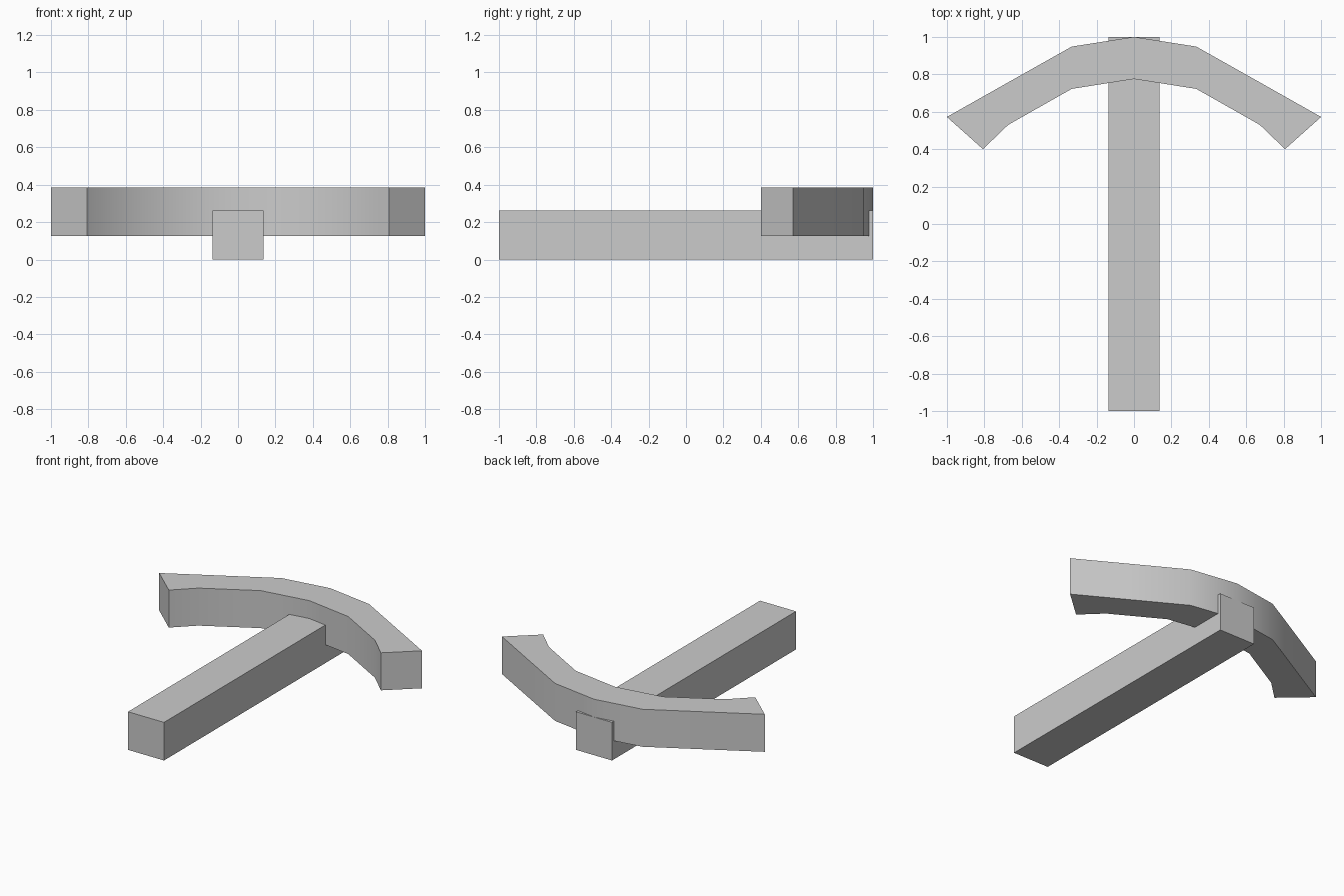
import bpy, bmesh
from math import radians

if "Cube" in bpy.data.objects:
    bpy.data.objects.remove(bpy.data.objects["Cube"])


def make_object(name, bm):
    bmesh.ops.recalc_face_normals(bm, faces=bm.faces)
    mesh = bpy.data.meshes.new(name)
    bm.to_mesh(mesh)
    bm.free()
    obj = bpy.data.objects.new(name, mesh)
    bpy.context.collection.objects.link(obj)
    return obj


# Handle: long square bar
bm = bmesh.new()
bmesh.ops.create_cube(bm, size=1)
for v in bm.verts:
    v.co = (v.co.x * 0.274, v.co.y * 2, (v.co.z + 0.5) * 0.262)
make_object("handle", bm)

# Head: (outer, inner) edge points of the right half, mirrored to the left
half = [((0, 1.0), (0, 0.775)),
        ((0.333, 0.948), (0.333, 0.722)),
        ((0.667, 0.76), (0.672, 0.53)),
        ((1.0, 0.572), (0.807, 0.4))]
stations = [tuple((-x, y) for x, y in s) for s in half[:0:-1]] + half
z_low, z_high = 0.127, 0.385

bm = bmesh.new()
rings = [[bm.verts.new((x, y, z)) for (x, y), z in
          ((o, z_low), (o, z_high), (i, z_high), (i, z_low))]
         for o, i in stations]
for a, b in zip(rings, rings[1:]):
    for k in range(4):
        n = (k + 1) % 4
        bm.faces.new((a[k], a[n], b[n], b[k]))
bm.faces.new(rings[0])
bm.faces.new(rings[-1])
head = make_object("head", bm)

# Smooth the bends of the head, keep its corners sharp
bpy.context.view_layer.objects.active = head
head.select_set(True)
bpy.ops.object.shade_smooth_by_angle(angle=radians(30))
